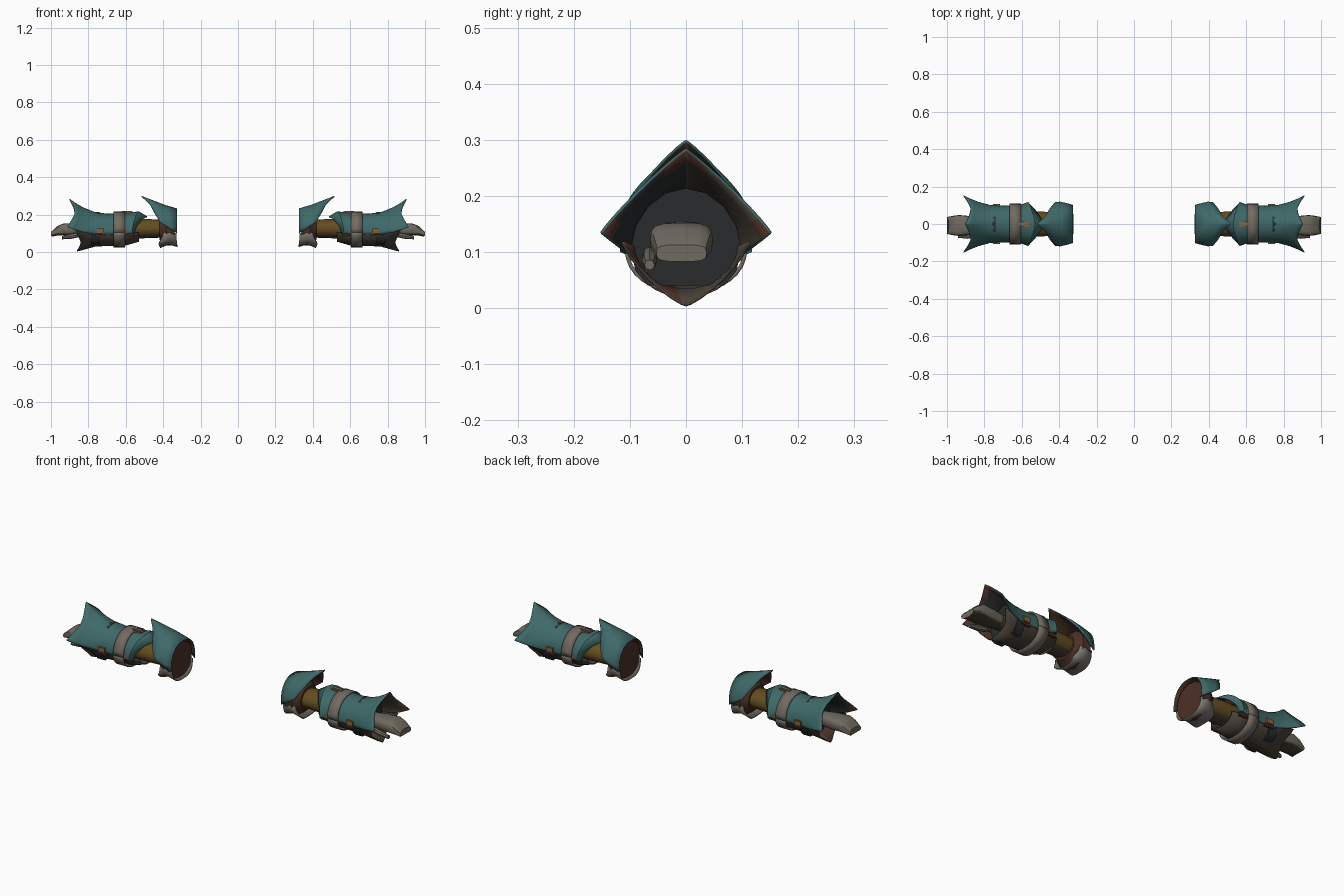
import bpy, bmesh, math

if "Cube" in bpy.data.objects:
    bpy.data.objects.remove(bpy.data.objects["Cube"])


def mat(name, r, g, b):
    m = bpy.data.materials.new(name)
    m.diffuse_color = (r, g, b, 1)
    m.use_nodes = True
    m.node_tree.nodes["Principled BSDF"].inputs["Base Color"].default_value = m.diffuse_color
    return m


TEAL = mat("teal plate", 0.05, 0.14, 0.14)
OLIVE = mat("olive brown", 0.065, 0.053, 0.038)
DARK = mat("dark slate lining", 0.022, 0.024, 0.026)
RED = mat("red brown leather", 0.075, 0.03, 0.02)
STRAP = mat("grey strap", 0.17, 0.148, 0.125)
OCHRE = mat("ochre cloth", 0.125, 0.075, 0.016)
GLOVE = mat("grey glove", 0.16, 0.142, 0.115)
PALE = mat("pale elbow lining", 0.21, 0.19, 0.165)
ORANGE = mat("orange buckle", 0.25, 0.11, 0.035)


def finish(bm, name, mats, thick=0):
    """Make the object, give it thickness with a lining, mirror it to the other arm."""
    me = bpy.data.meshes.new(name)
    bm.to_mesh(me)
    bm.free()
    ob = bpy.data.objects.new(name, me)
    bpy.context.collection.objects.link(ob)
    for m in mats:
        me.materials.append(m)
    if thick:
        s = ob.modifiers.new("thickness", 'SOLIDIFY')
        s.thickness, s.offset = thick, -1
        s.material_offset = 1 if len(mats) > 1 else 0
    ob.modifiers.new("other_arm", 'MIRROR').use_mirror_merge = False
    bpy.ops.object.select_all(action='DESELECT')
    bpy.context.view_layer.objects.active = ob
    ob.select_set(True)
    bpy.ops.object.shade_smooth_by_angle(angle=math.radians(35))
    return ob


def loft(name, stations, a0, a1, mats, thick=0.005, n=16, caps=False, yc=0, paint=None):
    """Loft arcs along x. Station: (x at top, diagonal, side), half width, centre z, height, roundness.
    paint(segment, cos, sin) gives the material slot."""
    bm = bmesh.new()
    full = a1 - a0 >= 360
    rows = []
    for (xt, xd, xs), hw, zc, rz, p in stations:
        row = []
        for j in range(n if full else n + 1):
            a = math.radians(a0 + (a1 - a0) * j / n)
            c, s = math.cos(a), math.sin(a)
            w = abs(math.cos(2 * a)) ** 1.3
            x = xd + ((xt if abs(s) > abs(c) else xs) - xd) * w
            y = math.copysign(abs(c) ** (2 / p), c) * hw
            z = zc + math.copysign(abs(s) ** (2 / p), s) * rz
            row.append(bm.verts.new((x, yc + y, z)))
        rows.append(row)
    for i in range(len(rows) - 1):
        for j in range(n):
            k = (j + 1) % len(rows[i])
            f = bm.faces.new((rows[i][j], rows[i][k], rows[i + 1][k], rows[i + 1][j]))
            a = math.radians(a0 + (a1 - a0) * (j + 0.5) / n)
            if paint:
                f.material_index = paint(i, math.cos(a), math.sin(a))
    if caps:
        bm.faces.new(rows[0][::-1])
        bm.faces.new(rows[-1])
        bmesh.ops.recalc_face_normals(bm, faces=bm.faces)
    return finish(bm, name, mats, thick)


def flat(x):
    return (x, x, x)


def box(name, x, y, z, sx, sy, sz, m):
    bm = bmesh.new()
    bmesh.ops.create_cube(bm, size=1)
    for v in bm.verts:
        v.co = (x + v.co.x * sx, y + v.co.y * sy, z + v.co.z * sz)
    finish(bm, name, [m])


def cuff_paint(i, c, s):
    """Leather behind the spike tips, slate on the front half, olive on the back half."""
    if i == 6 and abs(c * c - s * s) > 0.6:
        return 2
    return 4 if c < 0 else 0


# Forearm plate with pointed back edge and three-spiked cuff
loft("forearm_plate", [
    ((0.485, 0.52, 0.55), 0.095, 0.11, 0.08, 1.9),
    ((0.53, 0.55, 0.565), 0.118, 0.11, 0.108, 1.9),
    (flat(0.61), 0.102, 0.105, 0.102, 2.1),
    (flat(0.70), 0.098, 0.105, 0.1, 2.1),
    (flat(0.77), 0.102, 0.105, 0.11, 1.9),
    ((0.83, 0.82, 0.83), 0.118, 0.112, 0.128, 1.5),
    ((0.87, 0.848, 0.875), 0.136, 0.123, 0.14, 1.25),
    ((0.90, 0.87, 0.91), 0.153, 0.135, 0.15, 1.1),
], -6, 186, [TEAL, OLIVE, TEAL, RED, TEAL, DARK], n=20, paint=cuff_paint)

# Under-arm plate, flared to a point below the wrist
loft("underarm_plate", [
    (flat(0.53), 0.075, 0.105, 0.05, 2),
    (flat(0.60), 0.092, 0.105, 0.07, 2),
    (flat(0.76), 0.092, 0.108, 0.078, 2),
    ((0.86, 0.84, 0.87), 0.115, 0.118, 0.115, 1.3),
], 180, 360, [OLIVE, OLIVE, OLIVE, RED], paint=lambda i, c, s: 2 if c < -0.2 else 0)

# Padding that closes the cuff around the wrist
loft("wrist_padding_top", [(flat(x), 0.098, 0.106, 0.108, 1.9) for x in (0.74, 0.785)],
     0, 360, [DARK, OLIVE], thick=0, caps=True, paint=lambda i, c, s: 0)
bpy.data.objects["wrist_padding_top"].scale.z = 1
for v in bpy.data.objects["wrist_padding_top"].data.vertices:
    v.co.z = max(v.co.z, 0.04)

# Elbow guard with a tall spike leaning toward the wrist
loft("elbow_guard", [
    (flat(0.325), 0.102, 0.115, 0.118, 2.3),
    ((0.39, 0.37, 0.36), 0.112, 0.13, 0.122, 1.9),
    ((0.45, 0.42, 0.395), 0.12, 0.15, 0.125, 1.5),
    ((0.515, 0.46, 0.42), 0.118, 0.165, 0.135, 1.15),
], -5, 185, [TEAL, RED], n=20)

# Leather plug and rim that close the elbow
loft("elbow_plug", [
    (flat(0.34), 0.095, 0.125, 0.09, 2.2),
    (flat(0.385), 0.095, 0.125, 0.09, 2.2),
    (flat(0.42), 0.07, 0.125, 0.06, 2),
], 0, 360, [RED], thick=0, caps=True)

# Grey flared guard under the elbow
loft("elbow_under_guard", [
    ((0.325, 0.327, 0.33), 0.09, 0.12, 0.093, 3),
    (flat(0.37), 0.092, 0.12, 0.08, 2.7),
    ((0.415, 0.425, 0.40), 0.09, 0.12, 0.098, 2.7),
], 185, 355, [PALE, STRAP], n=16)

# Cloth sleeve inside the armour, olive underneath
loft("sleeve", [
    (flat(0.40), 0.06, 0.125, 0.045, 2),
    (flat(0.44), 0.064, 0.125, 0.05, 2),
    (flat(0.54), 0.068, 0.125, 0.052, 2),
    (flat(0.70), 0.06, 0.12, 0.05, 2),
    (flat(0.82), 0.04, 0.118, 0.03, 2),
], 0, 360, [OCHRE, OLIVE], thick=0, caps=True,
    paint=lambda i, c, s: 1 if s < -0.6 or i > 2 else 0)

# Strap around the forearm
for name, rz, a in (("strap_top", 0.111, 0), ("strap_bottom", 0.08, 180)):
    loft(name, [(flat(x), 0.109, 0.105, rz, 2.1) for x in (0.605, 0.665)],
         a, a + 180, [STRAP], thick=0.007)

# Buckles on top and on both sides
box("top_buckle", 0.583, 0, 0.21, 0.044, 0.03, 0.014, ORANGE)
box("top_buckle_tongue", 0.595, 0, 0.215, 0.05, 0.016, 0.01, STRAP)
for side in (-1, 1):
    for bx in (0.582, 0.735):
        box("side_buckle", bx, side * 0.1, 0.112, 0.038, 0.014, 0.026, ORANGE)
        box("side_tie", bx, side * 0.093, 0.092, 0.05, 0.012, 0.014, RED)

# Gloved hand: one solid block of palm and curled fingers, with a dark underside
loft("hand", [
    (flat(0.78), 0.036, 0.118, 0.028, 2.5),
    (flat(0.87), 0.05, 0.12, 0.034, 3),
    (flat(0.935), 0.056, 0.121, 0.031, 3.5),
    (flat(0.965), 0.052, 0.114, 0.026, 3.5),
    ((0.99, 0.997, 1.0), 0.045, 0.098, 0.015, 3.5),
], 0, 360, [GLOVE, OLIVE], thick=0, caps=True, yc=-0.008,
    paint=lambda i, c, s: 1 if s < -0.8 else 0)
loft("thumb", [
    (flat(0.84), 0.012, 0.095, 0.014, 2.3),
    (flat(0.89), 0.014, 0.085, 0.014, 2.3),
    (flat(0.94), 0.009, 0.077, 0.009, 2.3),
], 0, 360, [GLOVE], thick=0, n=8, caps=True, yc=-0.065)
